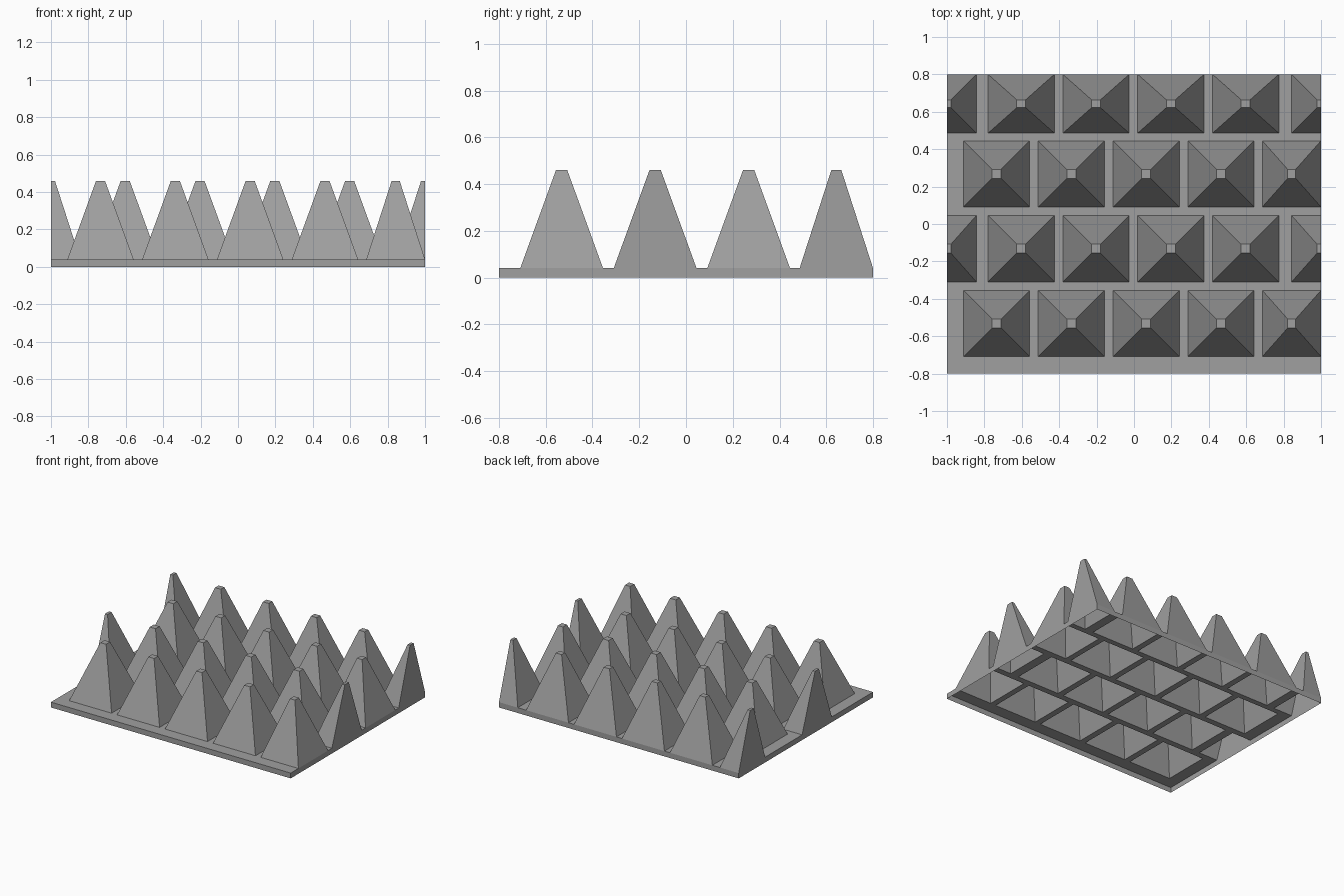
import bpy

if "Cube" in bpy.data.objects:
    bpy.data.objects.remove(bpy.data.objects["Cube"], do_unlink=True)

# Overall sizes
W, D = 1.0, 0.8          # half width, half depth
BASE, TOP = 0.04, 0.46   # plate height, spike height
PITCH, HALF, TIP = 0.4, 0.177, 0.024
EDGE = 0.157             # half size of the narrower border spikes

mat = bpy.data.materials.new("grey foam")
mat.use_nodes = True
grey = (0.35, 0.35, 0.35, 1)
mat.diffuse_color = grey
mat.node_tree.nodes["Principled BSDF"].inputs["Base Color"].default_value = grey


def make(name, verts, faces):
    mesh = bpy.data.meshes.new(name)
    mesh.from_pydata(verts, [], faces)
    mesh.materials.append(mat)
    obj = bpy.data.objects.new(name, mesh)
    bpy.context.collection.objects.link(obj)
    return obj


def ring(x, y, z):
    return [(x[0], y[0], z), (x[1], y[0], z), (x[1], y[1], z), (x[0], y[1], z)]


def sides(i=0):
    return [(i + k, i + (k + 1) % 4, i + 4 + (k + 1) % 4, i + 4 + k) for k in range(4)]


def span(centre, half):
    """Base range and tip range of one spike along an axis."""
    tip = TIP * half / HALF
    return (centre - half, centre + half), (centre - tip, centre + tip)


def clip(pair):
    return tuple(max(-W, min(W, v)) for v in pair)


# Spike columns: odd rows end in a narrow spike, even rows in cut halves
odd = [span(-0.735 + PITCH * k, HALF) for k in range(4)] + [span(W - EDGE, EDGE)]
even = [span(-W, EDGE)] + [span(-0.603 + PITCH * k, HALF) for k in range(4)] + [span(W, EDGE)]
rows = [(span(-0.532, HALF), odd), (span(-0.132, HALF), even),
        (span(0.268, HALF), odd), (span(D - EDGE, EDGE), even)]

# Hollow spikes, one object per row; collect the plate pieces between them
plate = []
front = -D
for n, ((yb, yt), columns) in enumerate(rows):
    verts, faces = [], []
    plate.append(((-W, W), (front, yb[0])))
    left = -W
    for xb, xt in columns:
        xb, xt = clip(xb), clip(xt)
        i = len(verts)
        verts += ring(xb, yb, BASE) + ring(xt, yt, TOP)
        faces += sides(i) + [(i + 4, i + 5, i + 6, i + 7)]
        if xb[0] - left > 0.001:
            plate.append(((left, xb[0]), yb))
        left = xb[1]
    if W - left > 0.001:
        plate.append(((left, W), yb))
    front = yb[1]
    make(f"spike_row_{n + 1}", verts, faces)

# Base plate with openings under the spikes, and its open-bottomed rim
verts, faces = [], []
for x, y in plate:
    i = len(verts)
    verts += ring(x, y, BASE)
    if y[1] - y[0] > 0.001:
        faces.append((i, i + 1, i + 2, i + 3))
make("base_plate", verts, faces)
make("base_rim", ring((-W, W), (-D, D), 0) + ring((-W, W), (-D, D), BASE), sides())
